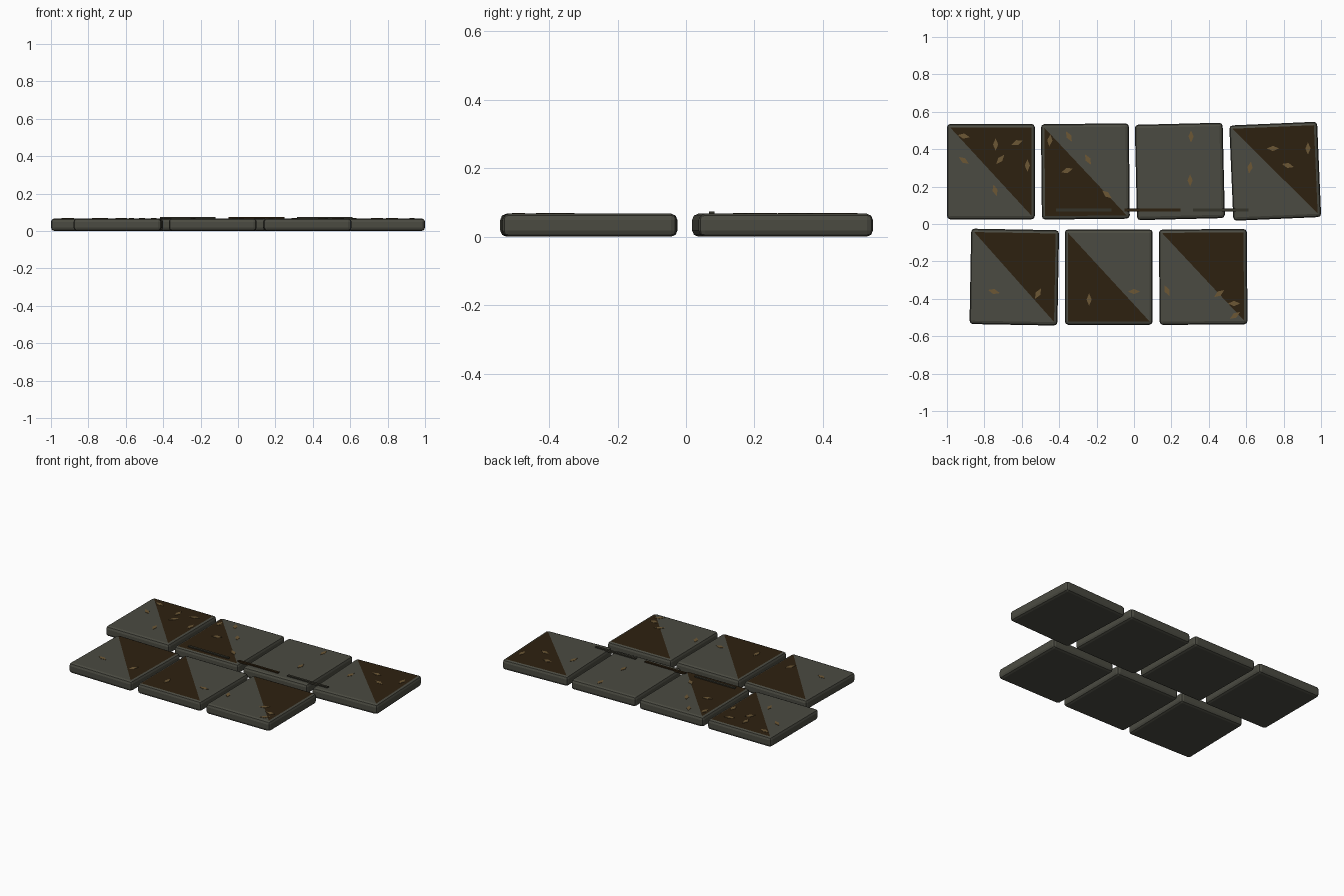
import bpy, bmesh, math
from mathutils import Vector, Matrix

if "Cube" in bpy.data.objects:
    bpy.data.objects.remove(bpy.data.objects["Cube"])

def material(name, rgb):
    m = bpy.data.materials.new(name)
    m.diffuse_color = (*rgb, 1)
    m.use_nodes = True
    m.node_tree.nodes["Principled BSDF"].inputs["Base Color"].default_value = m.diffuse_color
    return m

stone = material("grey_stone", (0.070, 0.070, 0.054))
soil = material("dark_brown", (0.027, 0.015, 0.005))
tan = material("tan_flake", (0.150, 0.095, 0.036))
seam = material("dark_seam", (0.036, 0.034, 0.023))

W, D, H = 0.47, 0.51, 0.067

def finish(bm, name, mats):
    me = bpy.data.meshes.new(name)
    bm.to_mesh(me)
    bm.free()
    for m in mats:
        me.materials.append(m)
    ob = bpy.data.objects.new(name, me)
    bpy.context.collection.objects.link(ob)
    return ob

def box(size, bevel=0.0, segments=2):
    bm = bmesh.new()
    bmesh.ops.create_cube(bm, size=1, matrix=Matrix.Diagonal((*size, 1)))
    if bevel:
        bmesh.ops.bevel(bm, geom=bm.edges[:], offset=bevel, segments=segments,
                        profile=0.5, affect='EDGES')
    return bm

# Slab: bevelled block, top split on the diagonal; side +1 = far right half brown
def slab(name, x, y, rot, brown_side):
    bm = box((W, D, H), 0.018)
    bm.normal_update()
    n = Vector((D, W, 0)).normalized()
    top = [f for f in bm.faces if f.normal.z > 0.99]
    geom = top + list({e for f in top for e in f.edges}) + list({v for f in top for v in f.verts})
    bmesh.ops.bisect_plane(bm, geom=geom, plane_co=(0, 0, 0), plane_no=n, dist=1e-5)
    bm.normal_update()
    for f in bm.faces:
        if f.normal.z > 0.99 and f.calc_center_median().dot(n) * brown_side > 0:
            f.material_index = 1
    ob = finish(bm, name, (stone, soil))
    ob.location = (x, y, H / 2)
    ob.rotation_euler.z = rot

slabs = [(-0.765, 0.28, 0.0, 1), (-0.26, 0.281, 0.010, -1), (0.245, 0.281, 0.024, 0),
         (0.755, 0.282, 0.043, 1), (-0.64, -0.284, -0.018, 1), (-0.135, -0.284, 0.0, -1),
         (0.37, -0.283, 0.008, 1)]
for i, s in enumerate(slabs):
    slab(f"paving_slab_{i + 1}", *s)

# Flakes: thin diamonds on the slabs (x, y, angle in degrees)
flakes = [(-.91, .47, -10), (-.74, .425, 90), (-.625, .435, 20), (-.715, .345, 50),
          (-.91, .34, -35), (-.57, .313, 90), (-.743, .18, -75), (-.45, .447, 85),
          (-.348, .468, -60), (-.246, .345, -60), (-.358, .286, 20), (-.145, .158, -40),
          (.305, .468, 90), (.30, .233, 90), (.743, .404, 0), (.93, .404, 90),
          (.62, .302, 80), (.823, .313, -15), (-.749, -.361, -15), (-.513, -.372, 60),
          (-.24, -.404, 90), (0, -.361, 0), (.176, -.356, -65), (.455, -.372, 35),
          (.535, -.425, 0), (.54, -.489, 35)]
for i, (x, y, a) in enumerate(flakes):
    bm = bmesh.new()
    m = (Matrix.Translation((x, y, H + 0.0005)) @ Matrix.Rotation(math.radians(a), 4, 'Z')
         @ Matrix.Diagonal((0.033, 0.014, 1, 1)))
    bmesh.ops.create_cone(bm, cap_ends=True, segments=4, radius1=1, radius2=1,
                          depth=0.003, matrix=m)
    finish(bm, f"flake_{i + 1}", (tan,))

# Seam strips lying along the gap of the back row
for i, (x, mat) in enumerate(((-0.268, seam), (0.099, soil), (0.465, seam))):
    ob = finish(box((0.297, 0.016, 0.012)), f"seam_strip_{i + 1}", (mat,))
    ob.location = (x, 0.075, 0.068)
